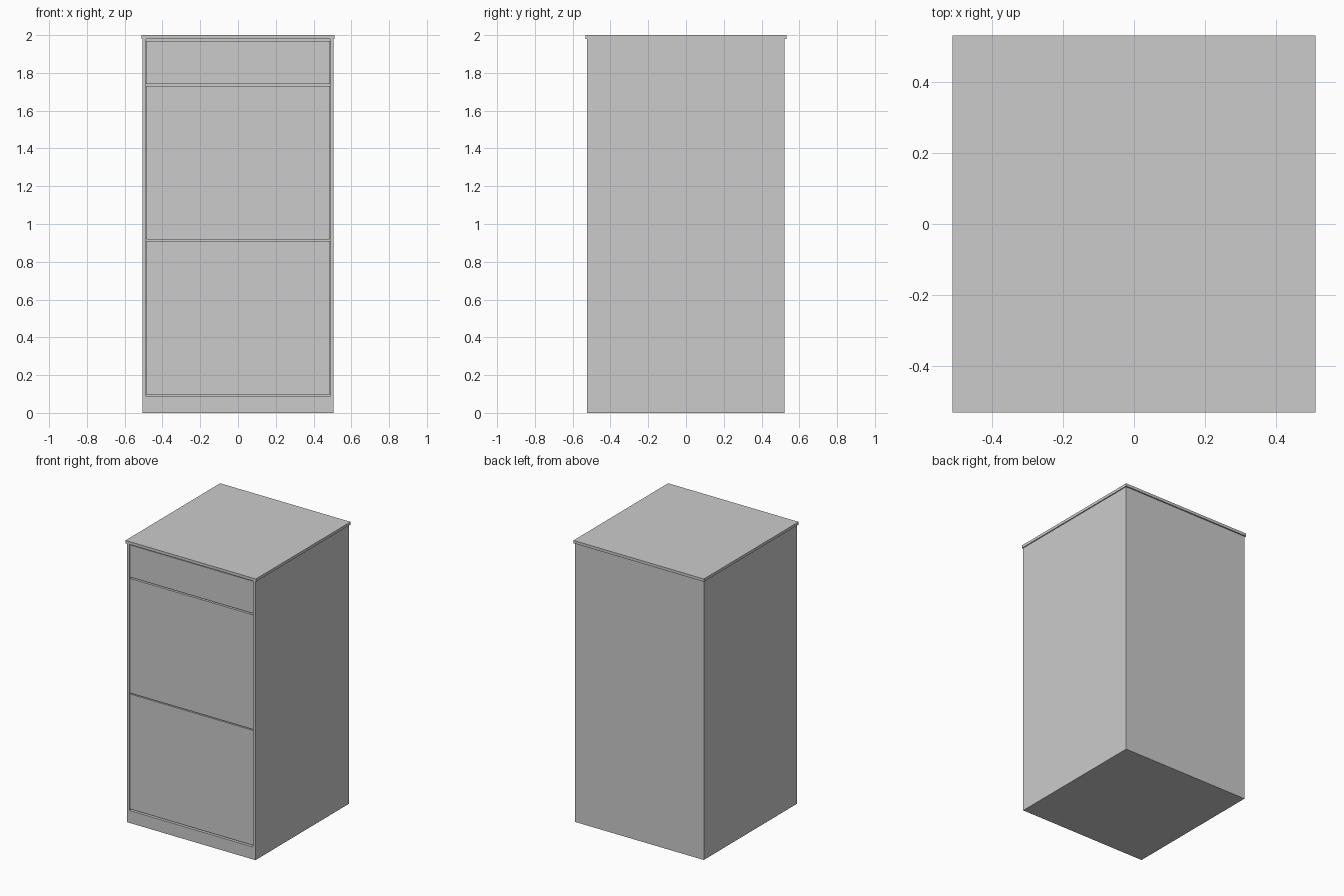
import bpy, bmesh
from mathutils import Vector

if "Cube" in bpy.data.objects:
    bpy.data.objects.remove(bpy.data.objects["Cube"])


def box(name, x0, x1, y0, y1, z0, z1):
    """Axis-aligned panel given by its limits."""
    bm = bmesh.new()
    bmesh.ops.create_cube(bm, size=1)
    size = Vector((x1 - x0, y1 - y0, z1 - z0))
    mid = Vector((x1 + x0, y1 + y0, z1 + z0)) / 2
    for v in bm.verts:
        v.co = Vector(a * b for a, b in zip(v.co, size)) + mid
    mesh = bpy.data.meshes.new(name)
    bm.to_mesh(mesh)
    bm.free()
    ob = bpy.data.objects.new(name, mesh)
    bpy.context.collection.objects.link(ob)
    return ob


HALF_W, INNER = 0.505, 0.486
FRONT, BACK = -0.525, 0.522
TOP_Z = 1.98
RECESS = FRONT + 0.009

# Cabinet carcass
for label, s in (("left", -1), ("right", 1)):
    a, b = sorted((s * INNER, s * HALF_W))
    box(label + "_side_panel", a, b, FRONT, BACK, 0, TOP_Z)
box("back_panel", -INNER, INNER, BACK - 0.02, BACK, 0, TOP_Z)
box("plinth_base", -INNER, INNER, FRONT, BACK - 0.02, 0, 0.088)

# Overhanging top slab
box("top_slab", -0.512, 0.512, -0.531, 0.531, TOP_Z, 2.0)

# Drawer fronts set slightly back, with narrow gaps, and the boxes behind them
drawers = (("lower", 0.095, 0.911), ("middle", 0.918, 1.731), ("upper", 1.741, 1.969))
for label, z0, z1 in drawers:
    box(label + "_drawer_front", -INNER + 0.001, INNER - 0.001,
        RECESS, RECESS + 0.02, z0, z1)
    box(label + "_drawer_box", -INNER + 0.015, INNER - 0.015,
        RECESS + 0.02, BACK - 0.04, z0 + 0.02, z1 - 0.03)

# Rails closing the gaps between drawers
for label, z in (("lower", 0.9145), ("upper", 1.736), ("top", 1.972)):
    box(label + "_rail", -INNER, INNER, RECESS + 0.021, RECESS + 0.04, z - 0.008, z + 0.008)
